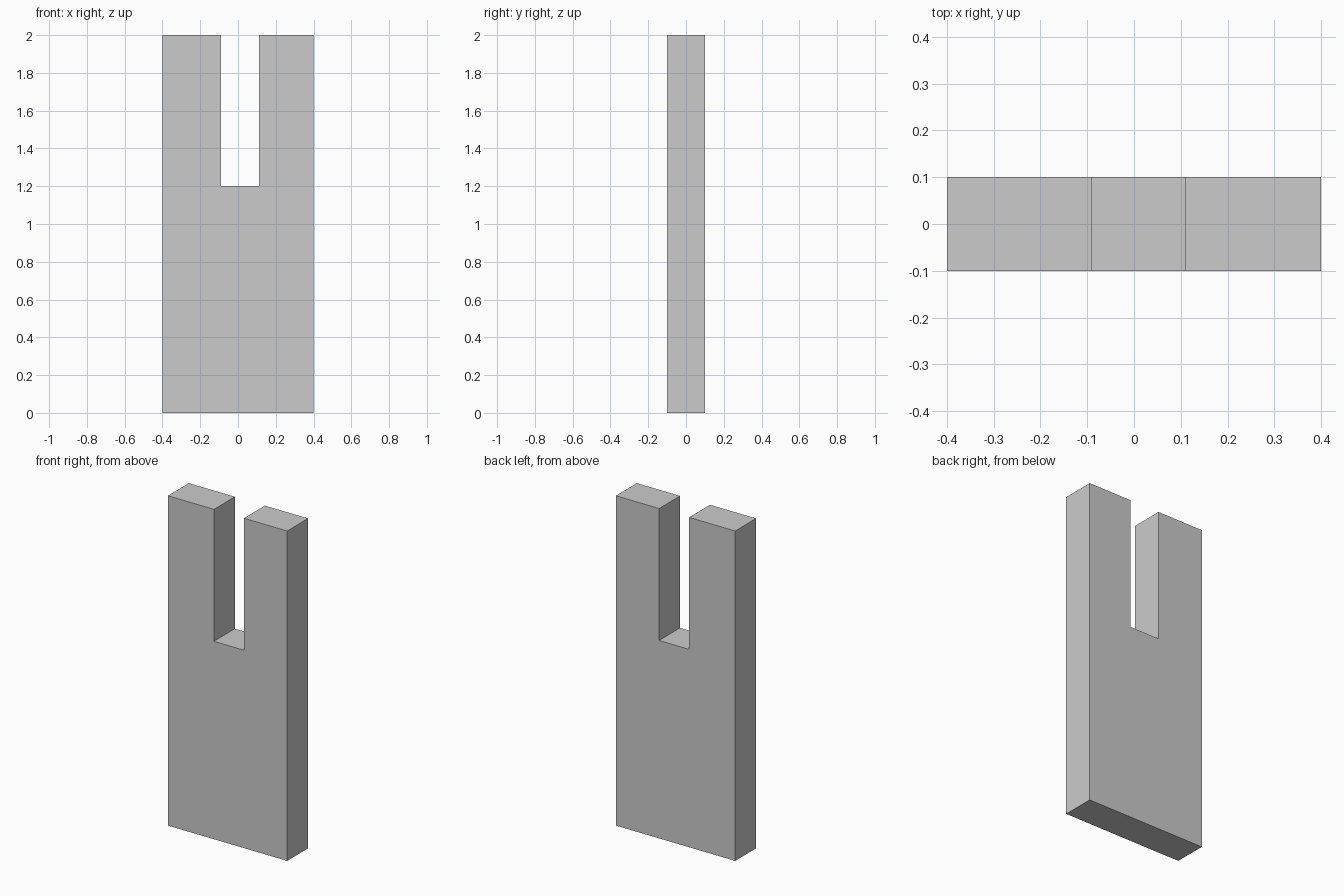
import bpy
import bmesh

if "Cube" in bpy.data.objects:
    bpy.data.objects.remove(bpy.data.objects["Cube"])

# Front outline (x, z): tall plate with a slightly off-centre slot in the top
outline = [(-0.4, 0), (0.4, 0), (0.4, 2), (0.11, 2),
           (0.11, 1.2), (-0.091, 1.2), (-0.091, 2), (-0.4, 2)]
HALF_DEPTH = 0.1

# Extrude the outline front to back
bm = bmesh.new()
face = bm.faces.new([bm.verts.new((x, -HALF_DEPTH, z)) for x, z in outline])
result = bmesh.ops.extrude_face_region(bm, geom=[face], use_keep_orig=True)
back = [g for g in result["geom"] if isinstance(g, bmesh.types.BMVert)]
bmesh.ops.translate(bm, verts=back, vec=(0, 2 * HALF_DEPTH, 0))
bmesh.ops.recalc_face_normals(bm, faces=bm.faces)

# Slotted plate object
mesh = bpy.data.meshes.new("slotted_plate")
bm.to_mesh(mesh)
bm.free()
plate = bpy.data.objects.new("slotted_plate", mesh)
bpy.context.collection.objects.link(plate)
